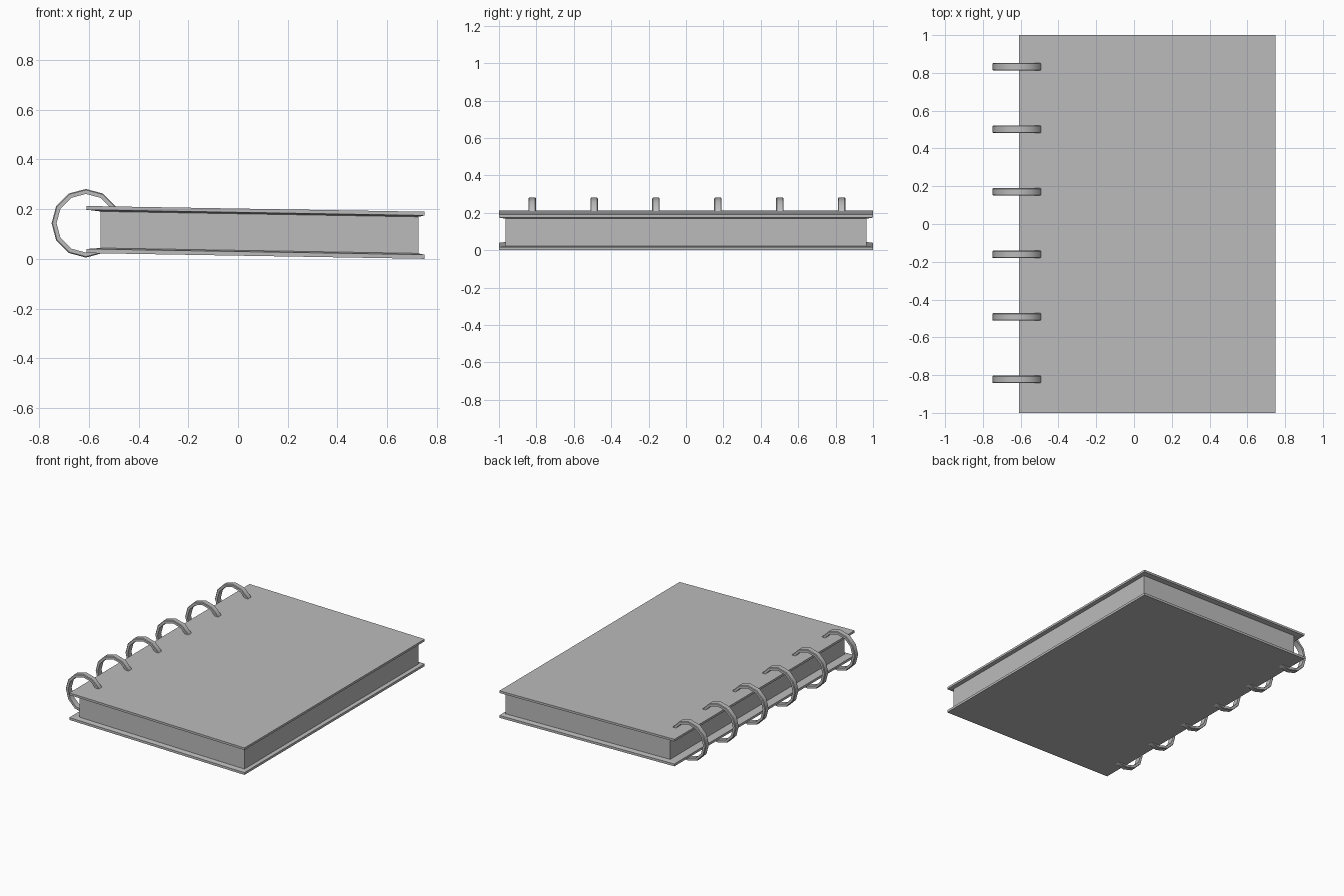
import bpy, bmesh, math

cube = bpy.data.objects.get("Cube")
if cube:
    bpy.data.objects.remove(cube, do_unlink=True)

grey = bpy.data.materials.new("plain grey")
grey.use_nodes = True
colour = (0.5, 0.5, 0.5, 1)
grey.diffuse_color = colour
grey.node_tree.nodes["Principled BSDF"].inputs["Base Color"].default_value = colour

LEAN = -0.0169      # the book slopes gently down to +x
BOOK_X = 0.07
BOARD = (-0.61, 0.75, 1.0)       # x min, x max, half length
BLOCK = (-0.553, 0.726, 0.966)


def finish(name, bm):
    mesh = bpy.data.meshes.new(name)
    bm.to_mesh(mesh)
    bm.free()
    mesh.materials.append(grey)
    obj = bpy.data.objects.new(name, mesh)
    bpy.context.collection.objects.link(obj)
    return obj


def stack(name, levels, cap_bottom=False, cap_top=False):
    """Join rectangles, listed from the bottom up, into one leaning shell."""
    bm = bmesh.new()
    loops = []
    for (x0, x1, y), z in levels:
        corners = ((x0, -y), (x1, -y), (x1, y), (x0, y))
        loops.append([bm.verts.new((px, py, z + LEAN * (px - BOOK_X))) for px, py in corners])
    for a, b in zip(loops, loops[1:]):
        for i in range(4):
            j = (i + 1) % 4
            bm.faces.new((a[i], a[j], b[j], b[i]))
    if cap_bottom:
        bm.faces.new(loops[0][::-1])
    if cap_top:
        bm.faces.new(loops[-1])
    return finish(name, bm)


# Covers taper inwards to meet the page block
stack("bottom_cover", [(BOARD, 0.0115), (BOARD, 0.028), (BLOCK, 0.033)], cap_bottom=True)
stack("pages", [(BLOCK, 0.033), (BLOCK, 0.18)])
stack("top_cover", [(BLOCK, 0.18), (BOARD, 0.186), (BOARD, 0.201)], cap_top=True)


# Binder rings: twelve-sided flat bands with slightly cut outer edges
def ring(name, y, sides=12, outer=0.138, inner=0.118, half=0.02, cut=0.004):
    bm = bmesh.new()
    section = ((inner, -half), (outer - cut, -half), (outer, cut - half),
               (outer, half - cut), (outer - cut, half), (inner, half))
    rows = []
    for k in range(sides):
        a = math.tau * k / sides
        rows.append([bm.verts.new((r * math.cos(a) - 0.612, y + w, r * math.sin(a) + 0.143))
                     for r, w in section])
    n = len(section)
    for k in range(sides):
        a, b = rows[k], rows[(k + 1) % sides]
        for i in range(n):
            j = (i + 1) % n
            bm.faces.new((a[i], a[j], b[j], b[i]))
    bmesh.ops.recalc_face_normals(bm, faces=bm.faces)
    return finish(name, bm)


rings = [ring(f"ring_{i + 1}", 0.005 + 0.331 * (i - 2.5)) for i in range(6)]
bpy.ops.object.select_all(action='DESELECT')
for obj in rings:
    obj.select_set(True)
bpy.context.view_layer.objects.active = rings[0]
bpy.ops.object.shade_smooth_by_angle(angle=math.radians(35))
